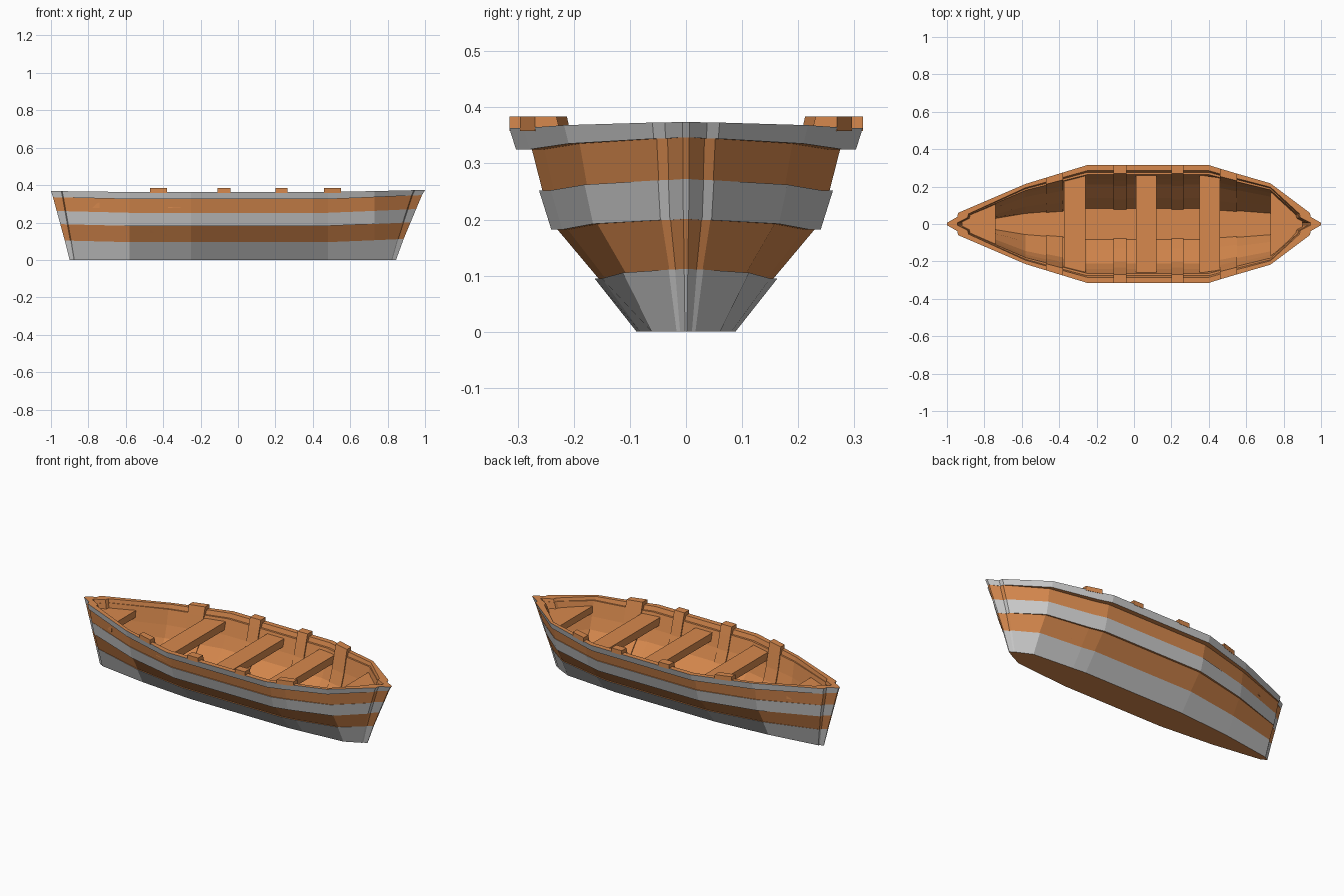
import bpy, bmesh

if "Cube" in bpy.data.objects:
    bpy.data.objects.remove(bpy.data.objects["Cube"])

brown = bpy.data.materials.new("wood")
brown.diffuse_color = (0.68, 0.25, 0.075, 1)
brown.use_nodes = True
brown.node_tree.nodes["Principled BSDF"].inputs["Base Color"].default_value = brown.diffuse_color

# half-beam fraction along the length
PLAN = [(-0.95, 0.19), (-0.58, 0.68), (-0.25, 1), (0.40, 1), (0.48, 0.92), (0.73, 0.69), (0.94, 0.19)]


def frac(x):
    for (x0, f0), (x1, f1) in zip(PLAN, PLAN[1:]):
        if x0 <= x <= x1:
            return f0 + (f1 - f0) * (x - x0) / (x1 - x0)
    return 0.19


def make(name, verts, faces, mats=(brown,), slots=None):
    me = bpy.data.meshes.new(name)
    me.from_pydata(verts, [], faces)
    for m in mats:
        me.materials.append(m)
    if slots:
        me.polygons.foreach_set("material_index", slots)
    bm = bmesh.new()
    bm.from_mesh(me)
    bmesh.ops.recalc_face_normals(bm, faces=bm.faces)
    bm.to_mesh(me)
    bm.free()
    ob = bpy.data.objects.new(name, me)
    bpy.context.collection.objects.link(ob)
    return ob


def outline(z, w, inset=0.0):
    """Closed plan ring at height z with half beam w, pointed stems at both ends."""
    k = z / 0.363
    xl, xr = -0.90 - 0.10 * k + inset, 0.845 + 0.155 * k - inset
    g = 0.02 + 0.035 * k
    half = [(xl, 0.02), (xl + g, 0.12), (xl + g + 0.005, 0.19)] + PLAN[1:-1]
    half += [(xr - g - 0.005, 0.19), (xr - g, 0.12), (xr, 0.02)]
    s = 0 if z < 0.03 else 0.5 if z > 0.34 else 1   # sheer towards the ends
    side = []
    for x, f in half:
        lift = s * (0.010 * max(0, (-x - 0.58) / 0.4) + 0.02 * max(0, (x - 0.5) / 0.45))
        side.append((x, f * w, z + lift))
    return side + [(x, -y, zz) for x, y, zz in reversed(side)]


def strake(name, z0, w0, z1, w1, i0, i1, grey, bottom=False):
    """Plank band right round the hull; w = outer, i = inner half beams."""
    rings = [outline(z0, w0), outline(z1, w1),
             outline(z1, i1, 0.055), outline(0.025 if bottom else z0, i0, 0.055)]
    n = len(rings[0])
    verts = [v for r in rings for v in r]
    faces, slots = [], []
    for r in range(3 if bottom else 4):
        for i in range(n):
            j, s = (i + 1) % n, (r + 1) % 4
            faces.append((r * n + i, r * n + j, s * n + j, s * n + i))
            slots.append(1 if grey and r == 0 else 0)
    if bottom:                             # bottom boards and inside floor
        faces += [tuple(range(n)), tuple(range(3 * n, 4 * n))]
        slots += [0, 0]
    make(name, verts, faces, (brown, None), slots)


strake("bottom_strake", 0.0, 0.088, 0.095, 0.163, 0.083, 0.138, True, True)
strake("lower_strake", 0.095, 0.156, 0.182, 0.229, 0.138, 0.212, False)
strake("middle_strake", 0.182, 0.240, 0.252, 0.262, 0.212, 0.240, True)
strake("upper_strake", 0.252, 0.256, 0.338, 0.278, 0.240, 0.264, False)
strake("gunwale", 0.325, 0.303, 0.363, 0.315, 0.272, 0.285, True)


def prism(name, x0, x1, w0, w1, z0, z1):
    """Board across the boat, half widths w0 and w1 at its two edges."""
    v = [(x, s * w, z) for z in (z0, z1) for x, w, s in
         ((x0, w0, -1), (x1, w1, -1), (x1, w1, 1), (x0, w0, 1))]
    make(name, v, [(3, 2, 1, 0), (4, 5, 6, 7)] +
         [(i, (i + 1) % 4, (i + 1) % 4 + 4, i + 4) for i in range(4)])


# cross seats
for i, (a, b) in enumerate([(-0.375, -0.26), (0.01, 0.12), (0.35, 0.46)]):
    prism(f"seat_{i + 1}", a, b, 0.262 * frac(a), 0.262 * frac(b), 0.277, 0.322)

# small end seats
prism("stern_seat", -0.92, -0.74, 0.035, 0.122, 0.277, 0.317)
prism("bow_seat", 0.73, 0.90, 0.172, 0.04, 0.28, 0.32)

# ribs lining the hull and hooking over the gunwale
INNER = [(0.078, 0.030), (0.130, 0.095), (0.204, 0.182), (0.233, 0.252), (0.256, 0.335), (0.270, 0.384), (0.315, 0.384)]
OUTER = [(0.086, 0.018), (0.145, 0.090), (0.220, 0.177), (0.248, 0.252), (0.270, 0.335), (0.287, 0.358), (0.315, 0.358)]
for i, (a, b) in enumerate([(-0.47, -0.38), (-0.11, -0.04), (0.20, 0.265), (0.46, 0.55)]):
    inn = [(-y, z) for y, z in reversed(INNER)] + INNER
    out = [(-y, z) for y, z in reversed(OUTER)] + OUTER
    n = len(inn)
    verts = [(x, y * frac(x), z) for x in (a, b) for y, z in inn + out]
    faces = []
    for k in range(n - 1):
        A, B, C, D = k, k + 1, n + k + 1, n + k
        m = 2 * n
        faces += [(A, B, C, D), (A + m, D + m, C + m, B + m),
                  (A, A + m, B + m, B), (D, C, C + m, D + m)]
    faces += [(0, n, 3 * n, 2 * n), (n - 1, 3 * n - 1, 4 * n - 1, 2 * n - 1)]
    make(f"rib_{i + 1}", verts, faces)
